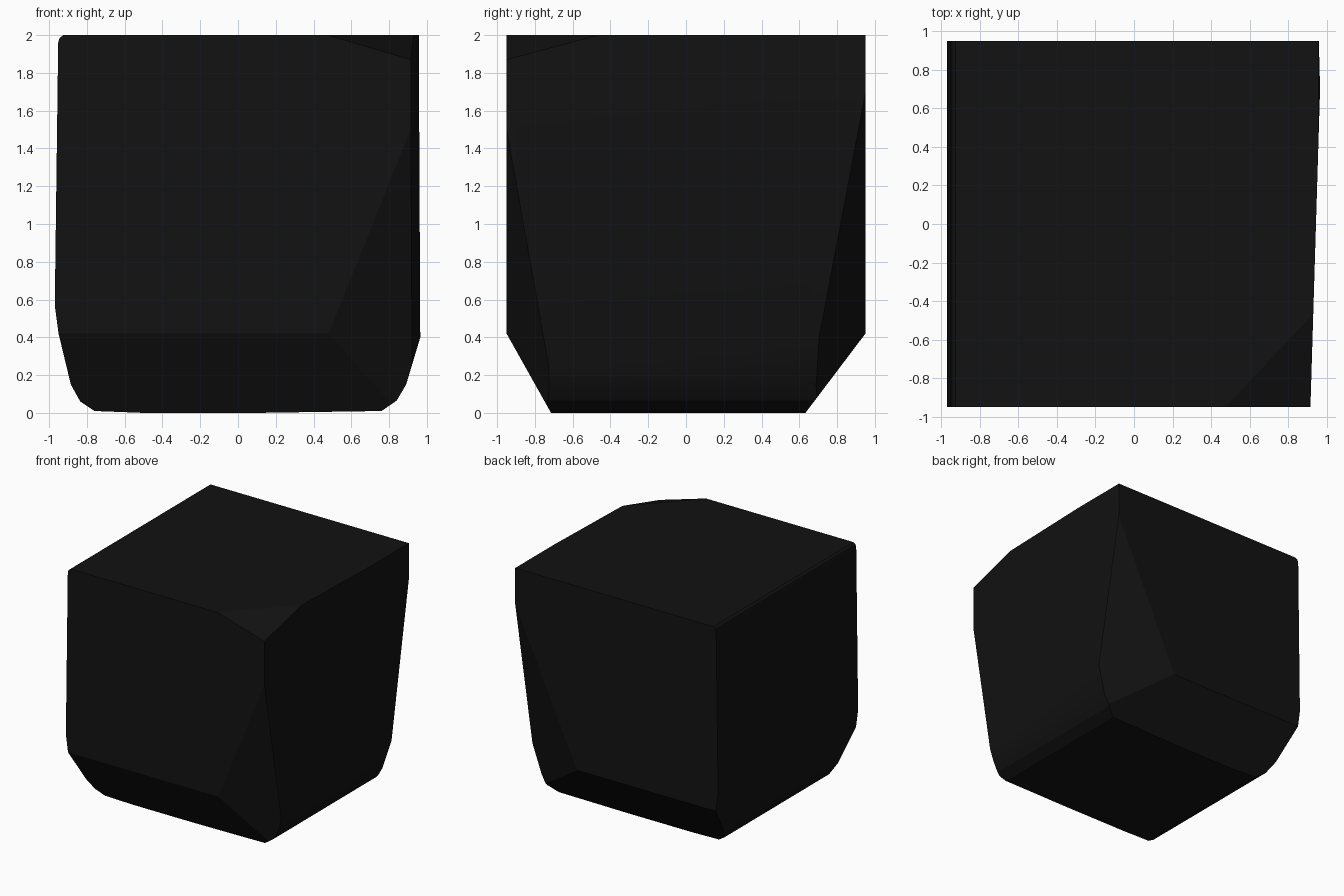
import bpy, bmesh, math
from mathutils import Vector

if "Cube" in bpy.data.objects:
    bpy.data.objects.remove(bpy.data.objects["Cube"])

# Side-to-side outline (x, z): rounded foot, nearly straight walls, softened top left edge
OUTLINE = [(-.76, .01), (-.5, 0), (.1, 0), (.76, .01), (.84, .065), (.89, .15), (.965, .4),
           (.957, 2), (-.925, 2), (-.945, 1.985), (-.952, 1.96), (-.97, .57), (-.95, .42),
           (-.885, .15), (-.835, .06)]

# Flat cuts, each through three points
CUTS = [
    [(0, -.95, .42), (1, -.95, .42), (0, -.72, .01)],            # front foot chamfer
    [(0, .95, .42), (1, .95, .42), (0, .64, .01)],               # back foot chamfer
    [(.965, .7, 0), (.965, .7, 1), (.915, -.95, 0)],             # slightly turned right wall
    [(.48, -.95, .42), (.91, -.95, 1.49), (.93, -.75, .4)],      # front right corner
    [(.37, .95, .42), (.96, .95, 1.7), (.962, .71, .42)],        # back right corner
    [(.475, -.95, 2), (.915, -.95, 1.87), (.92, -.475, 2)],      # dipped top corner
]
CENTRE = Vector((0, 0, 1))

# Solid block extruded front to back
bm = bmesh.new()
face = bm.faces.new([bm.verts.new((x, -.95, z)) for x, z in OUTLINE])
new = bmesh.ops.extrude_face_region(bm, geom=[face])['geom']
bmesh.ops.translate(bm, vec=(0, 1.9, 0), verts=[g for g in new if isinstance(g, bmesh.types.BMVert)])

# Slice off each corner and close the hole
for pts in CUTS:
    a, b, c = map(Vector, pts)
    n = (b - a).cross(c - a).normalized()
    if n.dot(CENTRE - a) > 0:
        n = -n
    bmesh.ops.bisect_plane(bm, geom=bm.verts[:] + bm.edges[:] + bm.faces[:], dist=1e-5,
                           plane_co=a, plane_no=n, clear_outer=True)
    bmesh.ops.holes_fill(bm, edges=[e for e in bm.edges if e.is_boundary], sides=0)
bmesh.ops.recalc_face_normals(bm, faces=bm.faces[:])

mesh = bpy.data.meshes.new("chipped_block")
bm.to_mesh(mesh)
bm.free()
block = bpy.data.objects.new("chipped_block", mesh)
bpy.context.collection.objects.link(block)

# Near-black stone
mat = bpy.data.materials.new("black_stone")
mat.diffuse_color = (.006, .006, .006, 1)
mat.use_nodes = True
mat.node_tree.nodes["Principled BSDF"].inputs["Base Color"].default_value = mat.diffuse_color
mesh.materials.append(mat)

bpy.context.view_layer.objects.active = block
block.select_set(True)
bpy.ops.object.shade_smooth_by_angle(angle=math.radians(20))
